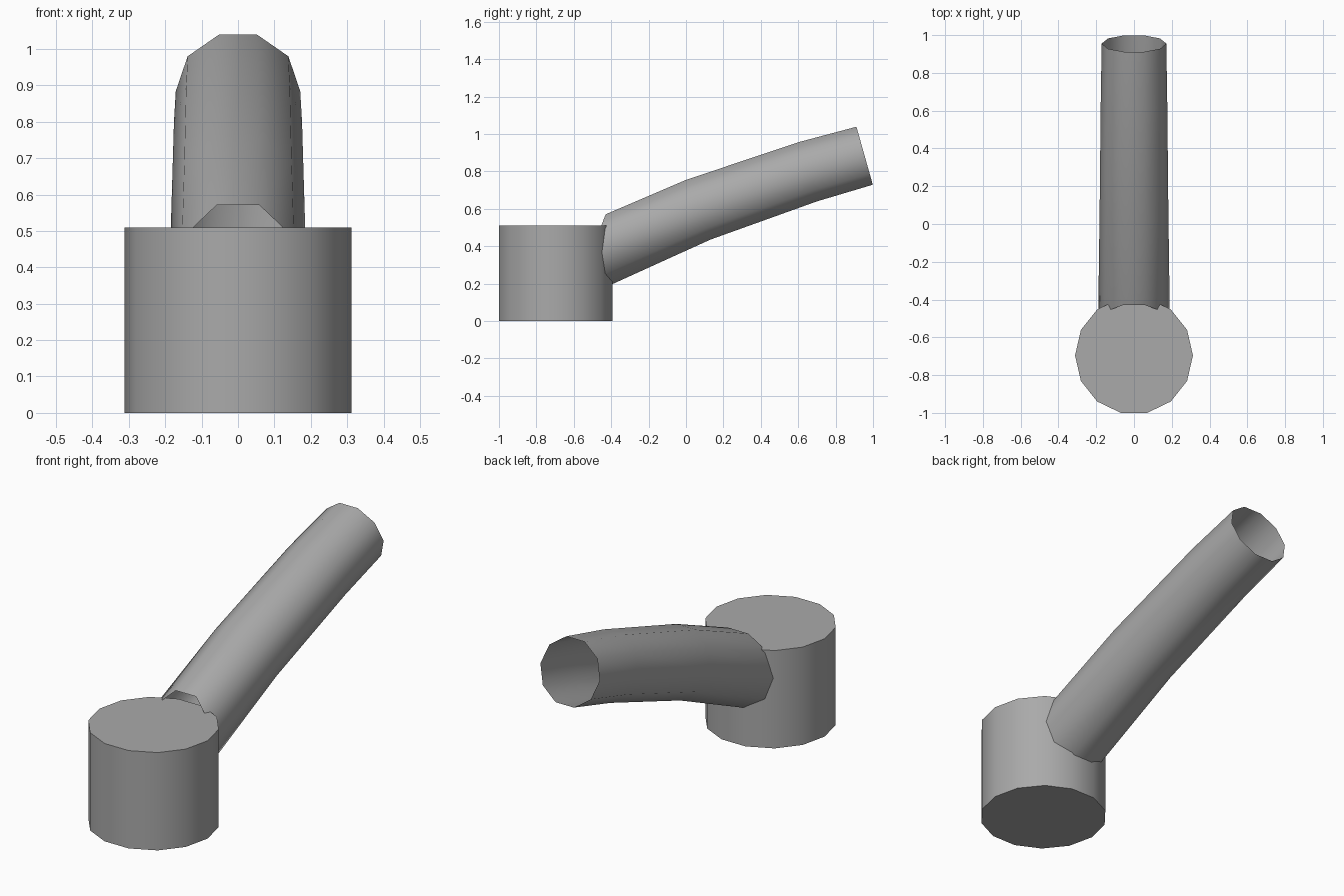
import bpy, bmesh, math

if "Cube" in bpy.data.objects:
    bpy.data.objects.remove(bpy.data.objects["Cube"])

grey = bpy.data.materials.new("plain grey")
grey.diffuse_color = (0.4, 0.4, 0.4, 1)
grey.use_nodes = True
grey.node_tree.nodes["Principled BSDF"].inputs["Base Color"].default_value = grey.diffuse_color


def finish(name, bm):
    mesh = bpy.data.meshes.new(name)
    bm.to_mesh(mesh)
    bm.free()
    mesh.materials.append(grey)
    obj = bpy.data.objects.new(name, mesh)
    bpy.context.collection.objects.link(obj)
    bpy.ops.object.select_all(action='DESELECT')
    obj.select_set(True)
    bpy.context.view_layer.objects.active = obj
    bpy.ops.object.shade_smooth_by_angle(angle=math.radians(45))
    return obj


def ring(bm, sides, centre, rx, up):
    """Elliptical ring: half width rx along x, 'up' is its (y, z) half axis."""
    verts = []
    for i in range(sides):
        a = 2 * math.pi * i / sides
        c, s = math.cos(a), math.sin(a)
        verts.append(bm.verts.new((rx * c, centre[0] + up[0] * s, centre[1] + up[1] * s)))
    return verts


def bridge(bm, a, b):
    n = len(a)
    for i in range(n):
        j = (i + 1) % n
        bm.faces.new((a[i], a[j], b[j], b[i]))


# Bowl: closed 14-sided drum
bm = bmesh.new()
low = ring(bm, 14, (-0.696, 0.0), 0.312, (0.312, 0))
high = ring(bm, 14, (-0.696, 0.51), 0.312, (0.312, 0))
bridge(bm, low, high)
bm.faces.new(high)
bm.faces.new(low[::-1])
bmesh.ops.recalc_face_normals(bm, faces=bm.faces)
finish("bowl", bm)

# Stem: open ten-sided tapering tube, its slanted root buried in the bowl
sections = [
    ((-0.52, 0.335), 0.19, (0.095, 0.248)),
    ((0.065, 0.595), 0.182, (-0.068, 0.168)),
    ((0.65, 0.798), 0.176, (-0.053, 0.166)),
    ((0.955, 0.884), 0.171, (-0.046, 0.163)),
]
bm = bmesh.new()
rings = [ring(bm, 10, *s) for s in sections]
for a, b in zip(rings, rings[1:]):
    bridge(bm, b, a)
# Make the side faces point away from the stem's axis
bm.normal_update()
top = max(bm.faces, key=lambda f: f.calc_center_median().z)
if top.normal.z < 0:
    bmesh.ops.reverse_faces(bm, faces=bm.faces)
finish("stem", bm)
